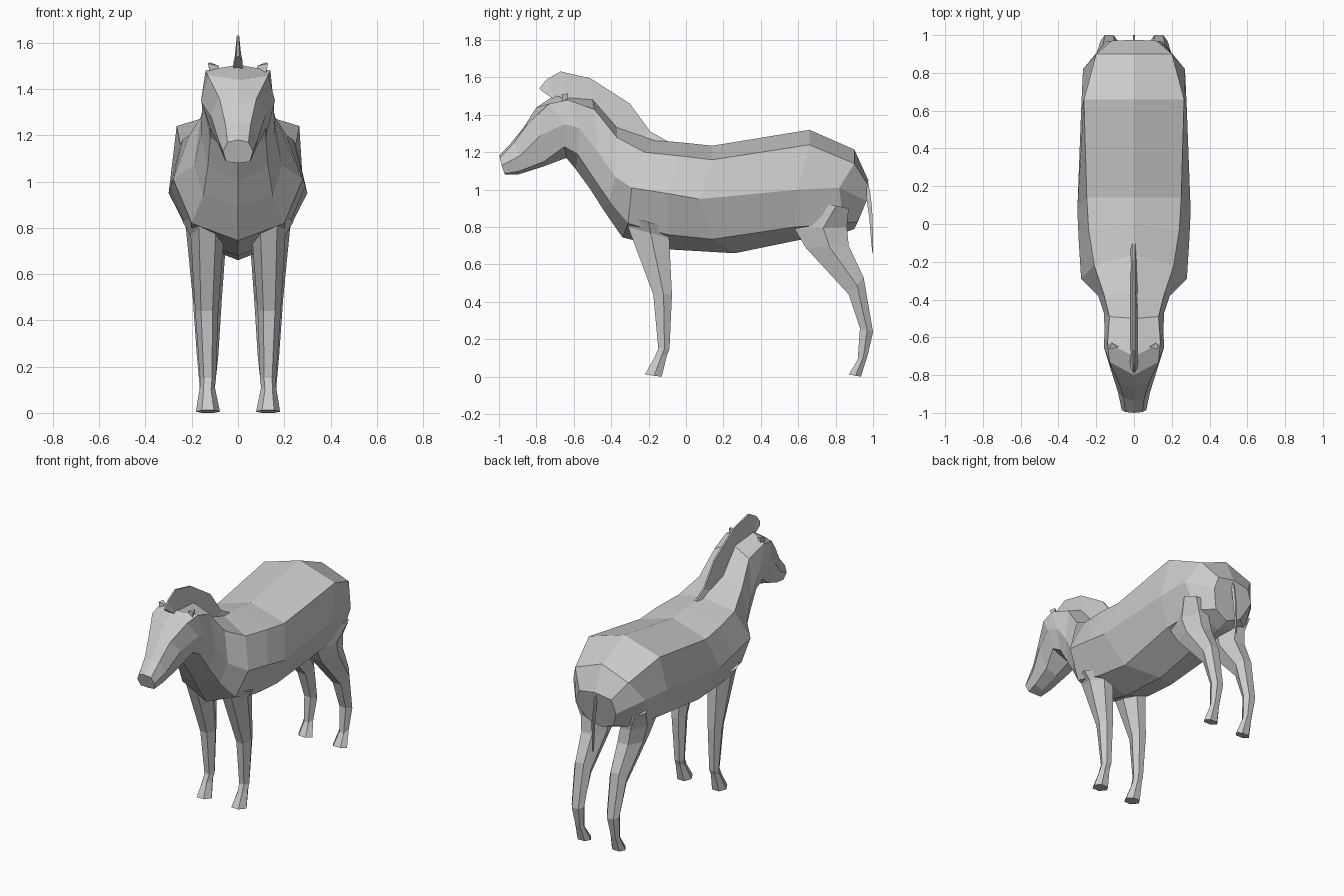
import bpy, bmesh


def make_object(name, bm, mirror=False):
    bmesh.ops.recalc_face_normals(bm, faces=bm.faces)
    mesh = bpy.data.meshes.new(name)
    bm.to_mesh(mesh)
    bm.free()
    obj = bpy.data.objects.new(name, mesh)
    bpy.context.collection.objects.link(obj)
    if mirror:
        obj.modifiers.new("mirror", "MIRROR").use_mirror_merge = False
    return obj


def loft(name, rings, cap_start=True, cap_end=True, mirror=False):
    bm = bmesh.new()
    loops = [[bm.verts.new(p) for p in ring] for ring in rings]
    n = len(loops[0])
    for a, b in zip(loops, loops[1:]):
        for i in range(n):
            j = (i + 1) % n
            bm.faces.new((a[i], a[j], b[j], b[i]))
    if cap_start:
        bm.faces.new(loops[0])
    if cap_end:
        bm.faces.new(loops[-1])
    return make_object(name, bm, mirror)


def body_ring(top, upper, side, low, bottom):
    """Symmetric eight-sided ring from its right half; top and bottom are (y, z)."""
    half = [upper, side, low]
    left = [(-x, y, z) for x, y, z in reversed(half)]
    return [(0, *top)] + half + [(0, *bottom)] + left


def leg_ring(front, back, x0, x1):
    """Six-sided leg section between a front and a back (y, z) point."""
    (fy, fz), (by, bz) = front, back
    xm, w = (x0 + x1) / 2, (x1 - x0) / 4
    my, mz = fy * 0.45 + by * 0.55, fz * 0.45 + bz * 0.55
    return [(xm - w, fy, fz), (xm + w, fy, fz), (x1, my, mz),
            (xm + w, by, bz), (xm - w, by, bz), (x0, my, mz)]


def blade(name, base, edge, base_half, edge_half):
    """Thin plate in the middle plane, tapering from base line to edge line."""
    rings = []
    for (by, bz), (ey, ez) in zip(base, edge):
        rings.append([(-base_half, by, bz), (base_half, by, bz),
                      (edge_half, ey, ez), (-edge_half, ey, ez)])
    return loft(name, rings)


# Ring shared by the neck and the torso
neck_base = body_ring((-.37, 1.34), (.16, -.37, 1.28), (.19, -.38, 1.07),
                      (.15, -.41, .94), (-.44, .89))

# Head and neck, from the muzzle backwards
loft("head_and_neck", [
    body_ring((-1.0, 1.18), (.045, -.995, 1.17), (.065, -.985, 1.13),
              (.05, -.97, 1.085), (-.965, 1.08)),
    body_ring((-.935, 1.25), (.055, -.92, 1.25), (.085, -.89, 1.18),
              (.06, -.89, 1.10), (-.90, 1.08)),
    body_ring((-.87, 1.33), (.08, -.84, 1.36), (.12, -.78, 1.29),
              (.08, -.76, 1.15), (-.76, 1.125)),
    body_ring((-.80, 1.44), (.13, -.73, 1.46), (.16, -.65, 1.35),
              (.12, -.65, 1.23), (-.64, 1.17)),
    body_ring((-.70, 1.505), (.14, -.63, 1.48), (.155, -.57, 1.33),
              (.12, -.58, 1.19), (-.59, 1.11)),
    body_ring((-.50, 1.49), (.13, -.49, 1.43), (.16, -.47, 1.20),
              (.13, -.50, 1.07), (-.51, 1.0)),
    neck_base,
], cap_end=False)

# Torso, from the neck to the rump
loft("torso", [
    neck_base,
    body_ring((-.16, 1.265), (.21, -.22, 1.20), (.28, -.29, 1.01),
              (.20, -.31, .82), (-.34, .745)),
    body_ring((0, 1.25), (.24, -.03, 1.18), (.292, -.10, .98),
              (.20, -.10, .76), (-.08, .68)),
    body_ring((.14, 1.235), (.25, .14, 1.16), (.30, .07, .95),
              (.19, .14, .735), (.26, .66)),
    body_ring((.66, 1.32), (.265, .66, 1.24), (.28, .60, 1.0),
              (.215, .58, .80), (.60, .73)),
    body_ring((.90, 1.215), (.20, .90, 1.14), (.27, .82, 1.01),
              (.20, .84, .82), (.82, .76)),
    body_ring((.975, 1.05), (.12, .97, 1.03), (.15, .965, .94),
              (.10, .92, .83), (.90, .79)),
], cap_start=False)

# Front legs, with hooves
loft("front_legs", [
    leg_ring((-.31, .86), (-.11, .80), .07, .24),
    leg_ring((-.31, .80), (-.09, .74), .06, .205),
    leg_ring((-.175, .44), (-.075, .44), .085, .185),
    leg_ring((-.148, .15), (-.088, .15), .095, .165),
    leg_ring((-.17, .10), (-.10, .12), .10, .165),
    leg_ring((-.22, .012), (-.13, .0), .078, .182),
], mirror=True)

# Hind legs, with hooves
loft("hind_legs", [
    leg_ring((.72, .93), (.87, .90), .10, .26),
    leg_ring((.58, .79), (.86, .80), .07, .225),
    leg_ring((.64, .69), (.87, .70), .055, .215),
    leg_ring((.87, .44), (.95, .53), .07, .195),
    leg_ring((.93, .26), (1.0, .24), .085, .178),
    leg_ring((.918, .09), (.973, .12), .10, .165),
    leg_ring((.87, .012), (.935, .0), .078, .182),
], mirror=True)

# Upright mane along the neck crest
blade("mane",
      [(-.76, 1.52), (-.70, 1.48), (-.62, 1.48), (-.50, 1.47),
       (-.37, 1.33), (-.25, 1.26), (-.12, 1.245)],
      [(-.785, 1.54), (-.745, 1.59), (-.67, 1.632), (-.51, 1.595),
       (-.30, 1.46), (-.19, 1.31), (-.10, 1.26)], .02, .005)

# Thin hanging tail
blade("tail",
      [(.955, 1.06), (.965, .95), (.98, .85), (.99, .72), (.997, .66)],
      [(.97, 1.06), (.985, .98), (.995, .90), (1.0, .75), (1.0, .66)], .006, .004)

# Small ears
loft("ears", [
    [(.085, -.65, 1.46), (.12, -.66, 1.46), (.115, -.63, 1.46)],
    [(.082, -.65, 1.50), (.13, -.665, 1.51), (.12, -.63, 1.515)],
], mirror=True)
